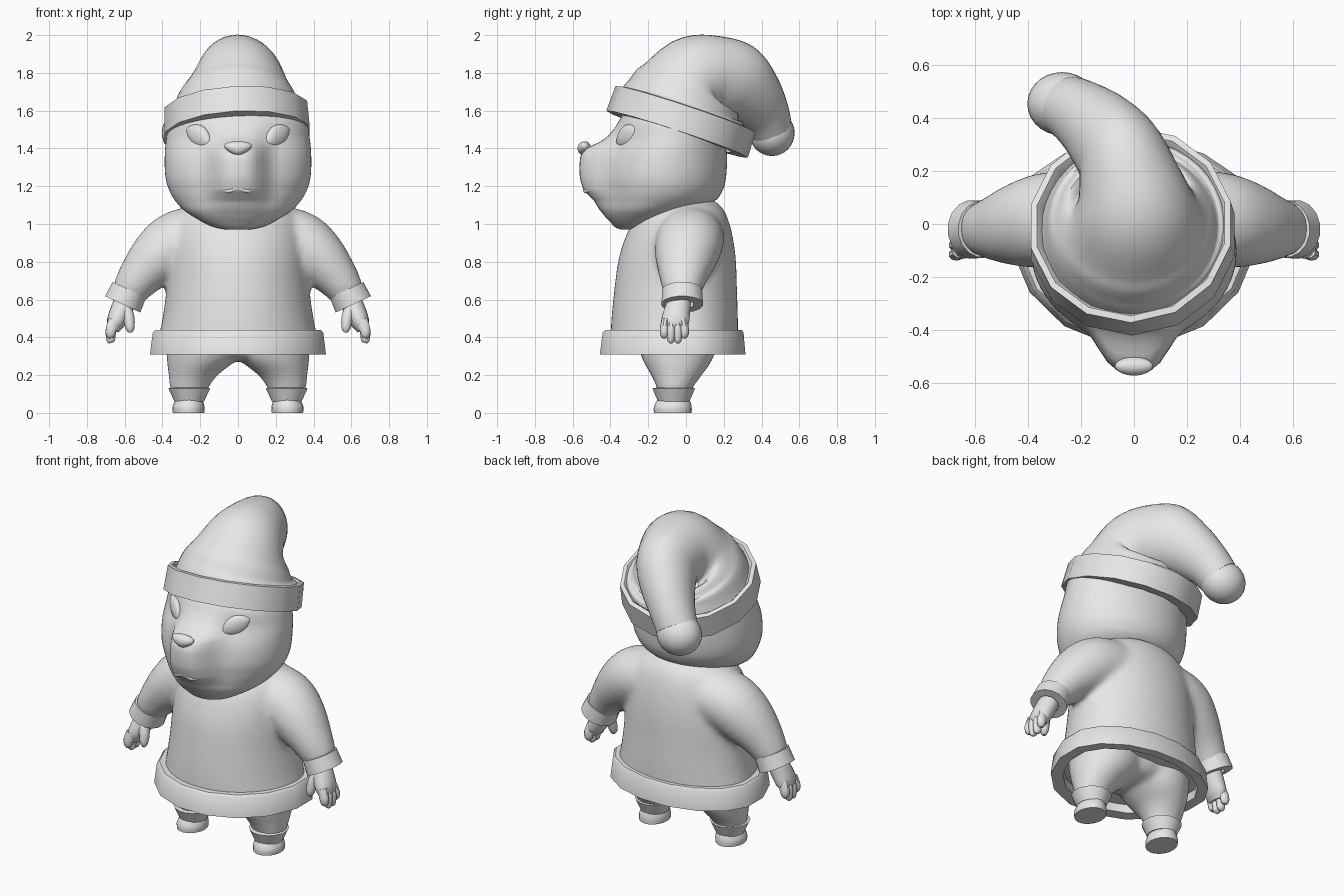
import bpy, bmesh, math
from mathutils import Vector, Matrix

if "Cube" in bpy.data.objects:
    bpy.data.objects.remove(bpy.data.objects["Cube"])

grey = bpy.data.materials.new("plain_grey")
grey.diffuse_color = (0.8, 0.8, 0.8, 1)
grey.use_nodes = True
grey.node_tree.nodes["Principled BSDF"].inputs["Base Color"].default_value = grey.diffuse_color


def spline(pts, steps):
    """Catmull-Rom through tuples of any length."""
    p = [pts[0]] + list(pts) + [pts[-1]]
    out = []
    for i in range(1, len(p) - 2):
        for k in range(steps):
            t = k / steps
            out.append([0.5 * (2*b + (c-a)*t + (2*a-5*b+4*c-d)*t*t + (3*b-a-3*c+d)*t**3)
                        for a, b, c, d in zip(p[i-1], p[i], p[i+1], p[i+2])])
    return out + [list(pts[-1])]


def sweep(bm, pts, ref=(1, 0, 0), flat=False, segs=32, steps=4):
    """Closed tube through (x, y, z, radius along ref, other radius[, its back half])."""
    path = spline(pts, steps)
    rings = []
    for i, q in enumerate(path):
        c = Vector(q[:3])
        n = Vector((0, 0, 1)) if flat else (
            Vector(path[min(i+1, len(path)-1)][:3]) - Vector(path[max(i-1, 0)][:3])).normalized()
        u = Vector(ref)
        u = (u - n * u.dot(n)).normalized()
        v = n.cross(u)
        rings.append([bm.verts.new(c + u*q[3]*math.cos(a) + v*(q[-1] if a < math.pi else q[4])*math.sin(a))
                      for a in (2*math.pi*k/segs for k in range(segs))])
    for a, b in zip(rings, rings[1:]):
        for k in range(segs):
            j = (k+1) % segs
            bm.faces.new((a[k], a[j], b[j], b[k]))
    bm.faces.new(rings[0][::-1])
    bm.faces.new(rings[-1])


def levels(rows, cy=None):
    """(z, half width, front y, back y) to horizontal rings, widest at cy."""
    out = []
    for z, w, f, b in rows:
        m = (f+b)/2 if cy is None else cy
        out.append((0, m, z, w, m-f, b-m))
    return out


def finish(bm, name, blend=False):
    bmesh.ops.recalc_face_normals(bm, faces=bm.faces)
    me = bpy.data.meshes.new(name)
    bm.to_mesh(me)
    bm.free()
    me.materials.append(grey)
    ob = bpy.data.objects.new(name, me)
    bpy.context.collection.objects.link(ob)
    if blend:
        r = ob.modifiers.new("merge", 'REMESH')
        r.mode = 'VOXEL'
        r.voxel_size = 0.018
        r.use_smooth_shade = True
        s = ob.modifiers.new("soften", 'SMOOTH')
        s.factor = 0.5
        s.iterations = 10
    return ob


def band(name, centre, normal, profile, segs=16, back=1):
    """Trim ring; profile is (x radius, y radius, height)."""
    bm = bmesh.new()
    n = Vector(normal).normalized()
    u = (Vector((1, 0, 0)) - n * n.x).normalized()
    v = n.cross(u)
    loops = [[bm.verts.new(Vector(centre) + n*h + u*rx*math.cos(a)
                           + v*ry*math.sin(a)*(back if a < math.pi else 1))
              for a in (2*math.pi*(k+0.5)/segs for k in range(segs))] for rx, ry, h in profile]
    for i, a in enumerate(loops):
        b = loops[(i+1) % len(loops)]
        for k in range(segs):
            j = (k+1) % segs
            bm.faces.new((a[k], a[j], b[j], b[k]))
    return finish(bm, name)


def ball(name, centre, scale, rot=None, shape=None):
    bm = bmesh.new()
    bmesh.ops.create_uvsphere(bm, u_segments=28, v_segments=16, radius=1)
    for v in bm.verts:
        if shape:
            shape(v.co)
        v.co = Vector(v.co[i] * scale[i] for i in range(3))
    bm.transform(Matrix.Translation(centre) @ (rot or Matrix()))
    return finish(bm, name)


# Tunic with sleeves
bm = bmesh.new()
sweep(bm, levels([(.36, .43, -.40, .275), (.5, .40, -.395, .275), (.65, .38, -.38, .27),
                  (.8, .37, -.36, .265), (.92, .36, -.325, .25), (1.02, .33, -.275, .225),
                  (1.09, .27, -.2, .19), (1.13, .18, -.12, .14)], 0), flat=True, segs=48)
for s in (-1, 1):
    sweep(bm, [(.1*s, .03, .94, .17, .16), (.30*s, .02, .91, .18, .17), (.42*s, 0, .825, .165, .155),
               (.52*s, -.015, .72, .128, .118), (.59*s, -.02, .62, .095, .09)], ref=(0, 1, 0))
finish(bm, "tunic", blend=True)
band("tunic_hem", (0, 0, .31), (0, 0, 1),
     [(.475, .465, 0), (.46, .45, .115), (.445, .435, .13), (.41, .39, .13), (.41, .39, 0)], back=.69)

# Trousers
bm = bmesh.new()
for s in (-1, 1):
    sweep(bm, [(.26*s, -.06, .07, .085, .08), (.258*s, -.06, .13, .102, .095), (.238*s, -.05, .2, .13, .135),
               (.19*s, -.045, .29, .188, .19), (.17*s, -.045, .42, .21, .22)], flat=True)
sweep(bm, levels([(.275, .04, -.1, .02), (.295, .14, -.19, .1), (.34, .25, -.22, .14), (.42, .3, -.24, .16)]),
      flat=True)
finish(bm, "trousers", blend=True)

for s, side in ((-1, "right"), (1, "left")):
    # Shoes and ankle cuffs
    bm = bmesh.new()
    sweep(bm, [(.262*s, -.07, 0, .083, .1), (.262*s, -.07, .03, .085, .1),
               (.26*s, -.067, .06, .075, .09), (.26*s, -.065, .09, .06, .07)], flat=True, segs=20)
    finish(bm, side + "_shoe")
    band(side + "_ankle_cuff", (.258*s, -.065, .06), (0, 0, 1),
         [(.08, .085, 0), (.113, .115, .07), (.085, .085, .075), (.06, .06, 0)])

    # Wrist cuffs
    band(side + "_wrist_cuff", (.575*s, -.02, .652), (.42*s, 0, -.91),
         [(.1, .107, 0), (.105, .112, .085), (.06, .06, .085), (.07, .08, 0)])

    # Hands: palm, four fingers, thumb
    bm = bmesh.new()
    sweep(bm, [(.585*s, -.03, .62, .06, .055), (.615*s, -.045, .55, .068, .058),
               (.646*s, -.058, .48, .074, .05), (.66*s, -.06, .435, .058, .03)], ref=(0, 1, 0), segs=20)
    for y, tip in ((-.115, .395), (-.08, .37), (-.043, .37), (-.008, .395)):
        sweep(bm, [(.655*s, y*.85-.01, .49, .023, .033), (.672*s, y, .44, .024, .03),
                   (.674*s, y, tip+.015, .02, .024), (.672*s, y, tip, .009, .012)],
              ref=(0, 1, 0), segs=10, steps=3)
    sweep(bm, [(.605*s, -.06, .57, .04, .035), (.58*s, -.09, .51, .032, .031),
               (.572*s, -.105, .45, .024, .024), (.572*s, -.107, .425, .01, .01)],
          ref=(0, 1, 0), segs=12)
    finish(bm, side + "_hand")

    # Eyes: tilted almond lenses
    def almond(co):
        co.z *= 1 - .35 * co.x**2
    rot = Matrix.Rotation(math.radians(40*s), 4, 'Z') @ Matrix.Rotation(math.radians(-28*s), 4, 'Y')
    ball(side + "_eye", (.207*s, -.312, 1.465), (.09, .03, .058), rot, almond)

# Head with the muzzle pushed out of the front
bm = bmesh.new()
sweep(bm, levels([(.97, .06, -.345, -.24), (.992, .15, -.385, -.14), (1.06, .27, -.425, .03),
                  (1.12, .33, -.435, .15), (1.18, .365, -.438, .195), (1.25, .384, -.44, .212),
                  (1.35, .388, -.42, .217), (1.45, .38, -.372, .21), (1.55, .36, -.35, .2),
                  (1.63, .3, -.29, .15), (1.67, .18, -.2, .06)]), flat=True, segs=72, steps=6)
bulge = [(1.0, 0), (1.06, .02), (1.12, .05), (1.18, .105), (1.25, .122), (1.36, .142),
         (1.40, .138), (1.43, .085), (1.46, .05), (1.52, .01), (1.56, 0)]
for v in bm.verts:
    for (z0, a0), (z1, a1) in zip(bulge, bulge[1:]):
        if z0 <= v.co.z < z1 and v.co.y < -.1:
            t = (v.co.z - z0) / (z1 - z0)
            v.co.y -= (a0 + (a1 - a0) * t) * math.exp(-(abs(v.co.x) / .14)**4)
            break
finish(bm, "head")


# Nose, wider at the top
def wedge(co):
    co.x *= 1 + .45 * co.z


ball("nose", (0, -.538, 1.4), (.067, .036, .038), shape=wedge)

# Mouth line
bm = bmesh.new()
sweep(bm, [(-.1, -.49, 1.195, .005, .005), (-.055, -.527, 1.174, .012, .012), (0, -.535, 1.188, .01, .01),
           (.055, -.527, 1.174, .012, .012), (.1, -.49, 1.195, .005, .005)], ref=(0, 1, 0), segs=10)
finish(bm, "mouth")

# Drooping cap, its trim and the end ball
bm = bmesh.new()
sweep(bm, [(0, -.022, 1.59, .352, .352), (-.002, -.008, 1.635, .33, .33), (0, .015, 1.69, .298, .298),
           (0, .065, 1.765, .24, .245), (-.015, .15, 1.785, .2, .212), (-.05, .255, 1.755, .172, .21),
           (-.12, .345, 1.68, .15, .172), (-.195, .41, 1.59, .127, .138),
           (-.25, .445, 1.51, .118, .118)], segs=40, steps=5)
finish(bm, "cap")
band("cap_trim", (-.005, -.047, 1.475), (-.05, .315, .95),
     [(.395, .395, 0), (.388, .39, .14), (.365, .365, .145), (.34, .34, .115), (.31, .31, 0)], segs=14)
ball("cap_ball", (-.272, .455, 1.482), (.132, .12, .122))

# Smooth shading with sharp trim edges
for ob in bpy.data.objects:
    ob.select_set(True)
    bpy.context.view_layer.objects.active = ob
bpy.ops.object.shade_smooth_by_angle(angle=math.radians(42))
